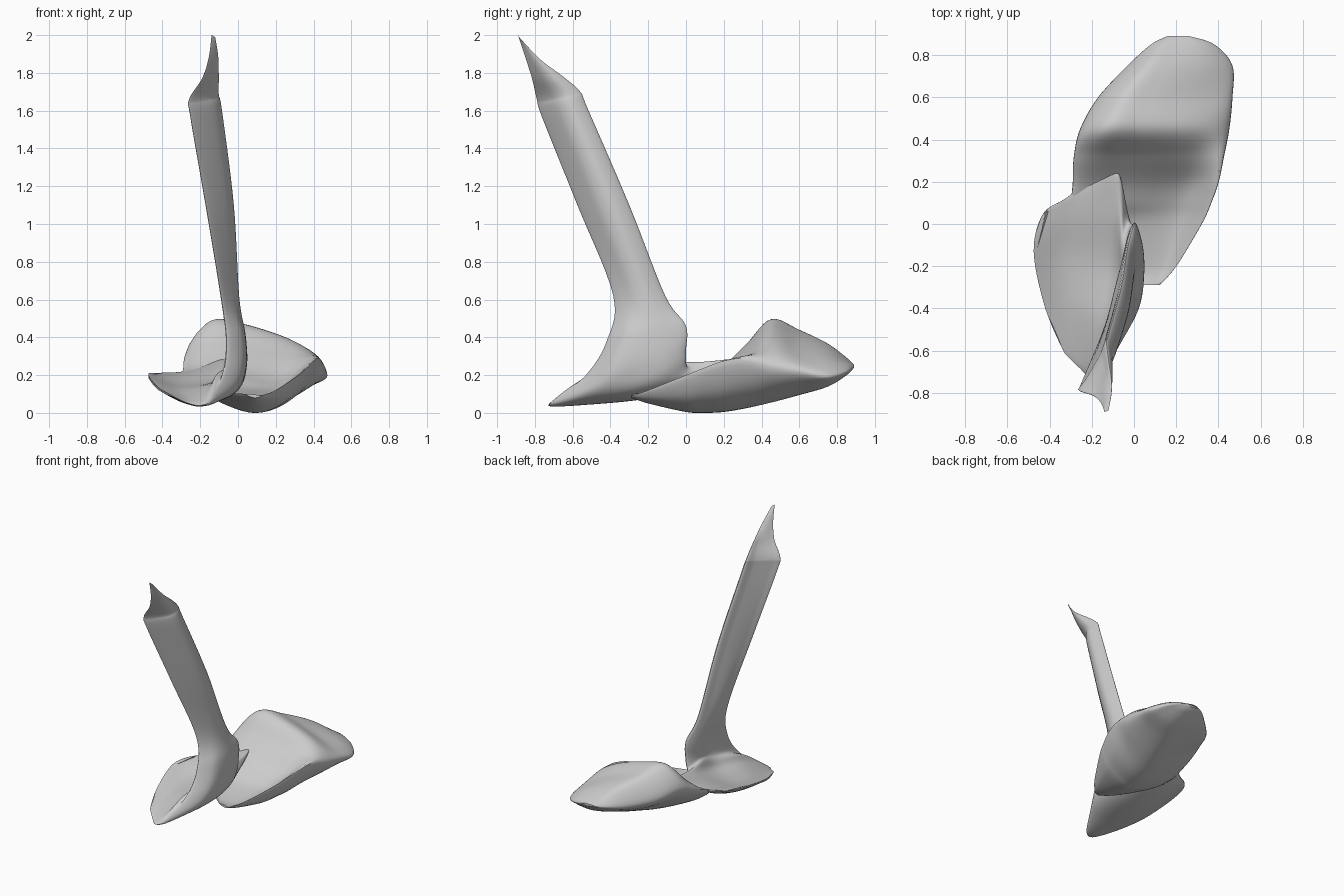
import bpy, bmesh, math
from mathutils import Vector

if "Cube" in bpy.data.objects:
    bpy.data.objects.remove(bpy.data.objects["Cube"])

grey = bpy.data.materials.new("light grey")
grey.diffuse_color = (0.6, 0.6, 0.6, 1)
grey.use_nodes = True
grey.node_tree.nodes["Principled BSDF"].inputs["Base Color"].default_value = grey.diffuse_color


def smooth_line(pts, steps, closed=False):
    """Interpolating spline through a row of points."""
    pts = [Vector(p) for p in pts]
    n = len(pts)
    get = (lambda i: pts[i % n]) if closed else (lambda i: pts[max(0, min(n - 1, i))])
    out = []
    for i in range(n if closed else n - 1):
        a, b, c, d = get(i - 1), get(i), get(i + 1), get(i + 2)
        for k in range(steps):
            t = k / steps
            out.append(0.5 * (2 * b + (c - a) * t + (2 * a - 5 * b + 4 * c - d) * t * t
                              + (3 * b - a - 3 * c + d) * t ** 3))
    if not closed:
        out.append(pts[-1])
    return out


def loft(name, rings, steps=7):
    """Skin a closed body over rings of points, smooth both ways."""
    rings = [smooth_line(r, steps, True) for r in rings]
    cols = [smooth_line(c, steps) for c in zip(*rings)]
    bm = bmesh.new()
    grid = [[bm.verts.new(p) for p in c] for c in cols]
    n, m = len(grid), len(grid[0])
    for i in range(n):
        for j in range(m - 1):
            k = (i + 1) % n
            bm.faces.new((grid[i][j], grid[k][j], grid[k][j + 1], grid[i][j + 1]))
    for j in (0, m - 1):
        bm.faces.new([c[j] for c in grid])
    bmesh.ops.recalc_face_normals(bm, faces=bm.faces)
    me = bpy.data.meshes.new(name)
    bm.to_mesh(me)
    bm.free()
    ob = bpy.data.objects.new(name, me)
    bpy.context.collection.objects.link(ob)
    me.materials.append(grey)
    bpy.ops.object.select_all(action='DESELECT')
    ob.select_set(True)
    bpy.context.view_layer.objects.active = ob
    bpy.ops.object.shade_smooth_by_angle(angle=math.radians(40))
    return ob


# Left leaf, curling up on its right into the blade: outer face points, front to back
leaf_rows = [
    [(-.33, -.61, .08), (-.42, -.4, .12), (-.475, -.13, .19), (-.43, .05, .2), (-.33, .11, .21)],
    [(-.26, -.68, .05), (-.3, -.42, .06), (-.32, -.15, .1), (-.28, .05, .15), (-.22, .2, .23)],
    [(-.2, -.73, .04), (-.16, -.48, .05), (-.12, -.2, .08), (-.1, .05, .15), (-.08, .25, .28)],
    [(-.14, -.69, .07), (-.05, -.5, .09), (0, -.28, .12), (.01, -.1, .17), (-.03, .03, .23)],
    [(-.08, -.53, .2), (.015, -.42, .2), (.045, -.25, .24), (.04, -.1, .27), (0, 0, .31)],
    [(-.06, -.42, .38), (.02, -.33, .4), (.04, -.22, .41), (.03, -.1, .43), (0, 0, .46)],
]
# Offset from the outer to the inner face of each leaf row
leaf_depth = [(0, 0, .012), (0, 0, .055), (0, 0, .095), (-.065, 0, .11), (-.075, 0, .04), (-.07, 0, 0)]
rings = []
for row, d in zip(leaf_rows, leaf_depth):
    rings.append(row + [Vector(p) + Vector(d) for p in row[3:0:-1]])

# Blade stations: front edge, back edge, bulge to the right, thickness
stations = [
    ((-.09, -.385, .62), (-.03, -.11, .62), .06, .075),
    ((-.17, -.575, 1.1), (-.06, -.30, 1.1), .08, .085),
    ((-.25, -.76, 1.56), (-.12, -.52, 1.61), .085, .08),
    ((-.258, -.79, 1.66), (-.13, -.56, 1.70), .075, .065),
    ((-.19, -.815, 1.77), (-.12, -.65, 1.78), .045, .04),
    ((-.155, -.85, 1.88), (-.105, -.77, 1.87), .015, .02),
    ((-.14, -.89, 2.0), (-.12, -.88, 1.985), .003, .006),
]
outer = ((0, 0), (.2, .6), (.45, 1), (.72, .85), (1, 0))
inner = ((.72, .85), (.45, 1), (.2, .6))
for front, back, bulge, thick in stations:
    f, b = Vector(front), Vector(back)
    ring = [f.lerp(b, t) + Vector((bulge * w, 0, 0)) for t, w in outer]
    ring += [f.lerp(b, t) + Vector(((bulge - thick) * w, 0, 0)) for t, w in inner]
    rings.append(ring)
loft("leaf_and_blade", rings)

# Back lobe stations: y, left x, left z, right x, right z, left top, right top, bottom z
lobe = [
    (-.29, .04, .10, .12, .09, .10, .095, .08),
    (-.2, -.06, .11, .20, .12, .09, .09, .05),
    (0, -.22, .15, .32, .20, .13, .12, .005),
    (.1, -.29, .20, .365, .24, .19, .15, 0),
    (.2, -.29, .23, .40, .275, .25, .2, .005),
    (.32, -.285, .28, .425, .29, .36, .30, .025),
    (.45, -.255, .32, .45, .26, .485, .38, .055),
    (.6, -.17, .28, .465, .23, .43, .32, .095),
    (.75, -.03, .25, .465, .2, .36, .28, .14),
    (.85, .08, .25, .38, .22, .29, .26, .2),
    (.89, .16, .25, .26, .25, .255, .255, .24),
]
rings = []
for y, xl, zl, xr, zr, left, right, bot in lobe:
    def at(t, z):
        return (xl + (xr - xl) * t, y, z)
    rings.append([at(0, zl), at(.15, left), at(.4, left * .85 + right * .15), at(.78, right),
                  at(1, zr), at(.88, bot + (zr - bot) * .35), at(.58, bot),
                  at(.2, bot + (zl - bot) * .45)])
loft("back_lobe", rings)
